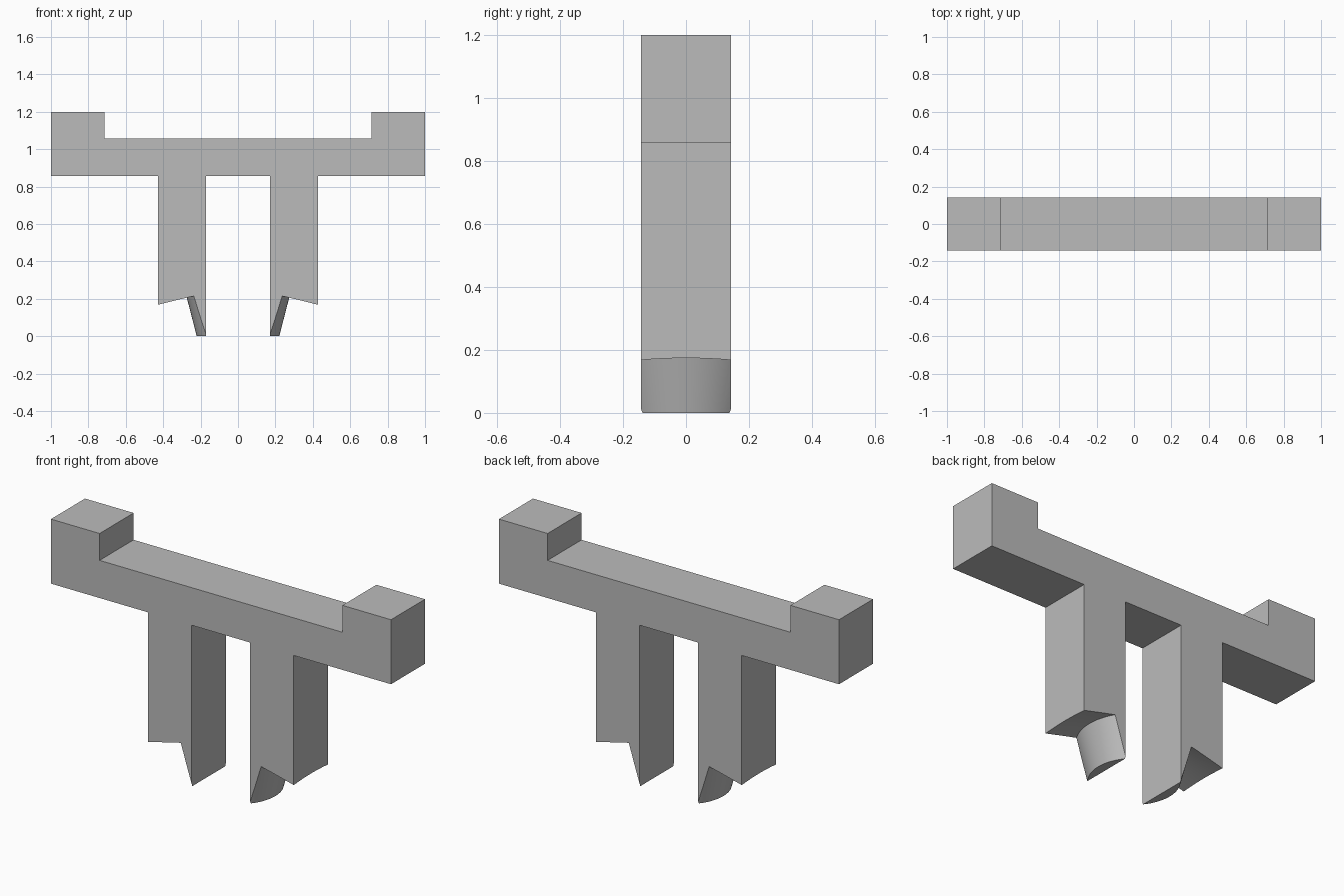
import bpy, bmesh, math
from mathutils import Matrix

if "Cube" in bpy.data.objects:
    bpy.data.objects.remove(bpy.data.objects["Cube"])

DEPTH = 0.286

grey = bpy.data.materials.new("plain grey")
grey.use_nodes = True
colour = (0.5, 0.5, 0.5, 1)
grey.diffuse_color = colour
grey.node_tree.nodes["Principled BSDF"].inputs["Base Color"].default_value = colour


def finish(name, bm):
    bmesh.ops.recalc_face_normals(bm, faces=bm.faces)
    mesh = bpy.data.meshes.new(name)
    bm.to_mesh(mesh)
    bm.free()
    mesh.materials.append(grey)
    ob = bpy.data.objects.new(name, mesh)
    bpy.context.collection.objects.link(ob)
    return ob


# Body: half outline mirrored across x, then extruded through the depth
half = [(0.714, 1.057), (0.714, 1.2), (1, 1.2), (1, 0.857),
        (0.428, 0.857), (0.428, 0), (0.172, 0), (0.172, 0.857)]
outline = half + [(-x, z) for x, z in reversed(half)]
bm = bmesh.new()
face = bm.faces.new([bm.verts.new((x, -DEPTH / 2, z)) for x, z in outline])
ext = bmesh.ops.extrude_face_region(bm, geom=[face])
bmesh.ops.translate(bm, vec=(0, DEPTH, 0),
                    verts=[v for v in ext["geom"] if isinstance(v, bmesh.types.BMVert)])
body = finish("two_legged_bracket", bm)

# Ring turned about z: its inner cone shapes the prongs, its top cone the leg ledges
STEPS = 128
ring = [(0.2076, -0.05), (0.276, 0.215), (0.6, 0.128), (0.6, -0.05)]
bm = bmesh.new()
loops = []
for i in range(STEPS):
    turn = Matrix.Rotation(math.tau * i / STEPS, 3, 'Z')
    loops.append([bm.verts.new(turn @ bm.verts.new((r, 0, z)).co) for r, z in ring])
for i, a in enumerate(loops):
    b = loops[(i + 1) % STEPS]
    for j in range(len(ring)):
        k = (j + 1) % len(ring)
        bm.faces.new((a[j], b[j], b[k], a[k]))
bmesh.ops.delete(bm, geom=[v for v in bm.verts if not v.link_faces], context='VERTS')
cutter = finish("leg_end_cutter", bm)
cutter.hide_render = True

# Cut the leg ends and shade the cones smooth
cut = body.modifiers.new("leg ends", 'BOOLEAN')
cut.operation = 'DIFFERENCE'
cut.solver = 'EXACT'
cut.object = cutter
bpy.ops.object.select_all(action='DESELECT')
body.select_set(True)
bpy.context.view_layer.objects.active = body
bpy.ops.object.modifier_apply(modifier=cut.name)
bpy.data.objects.remove(cutter)
bpy.ops.object.shade_smooth_by_angle(angle=math.radians(30))
